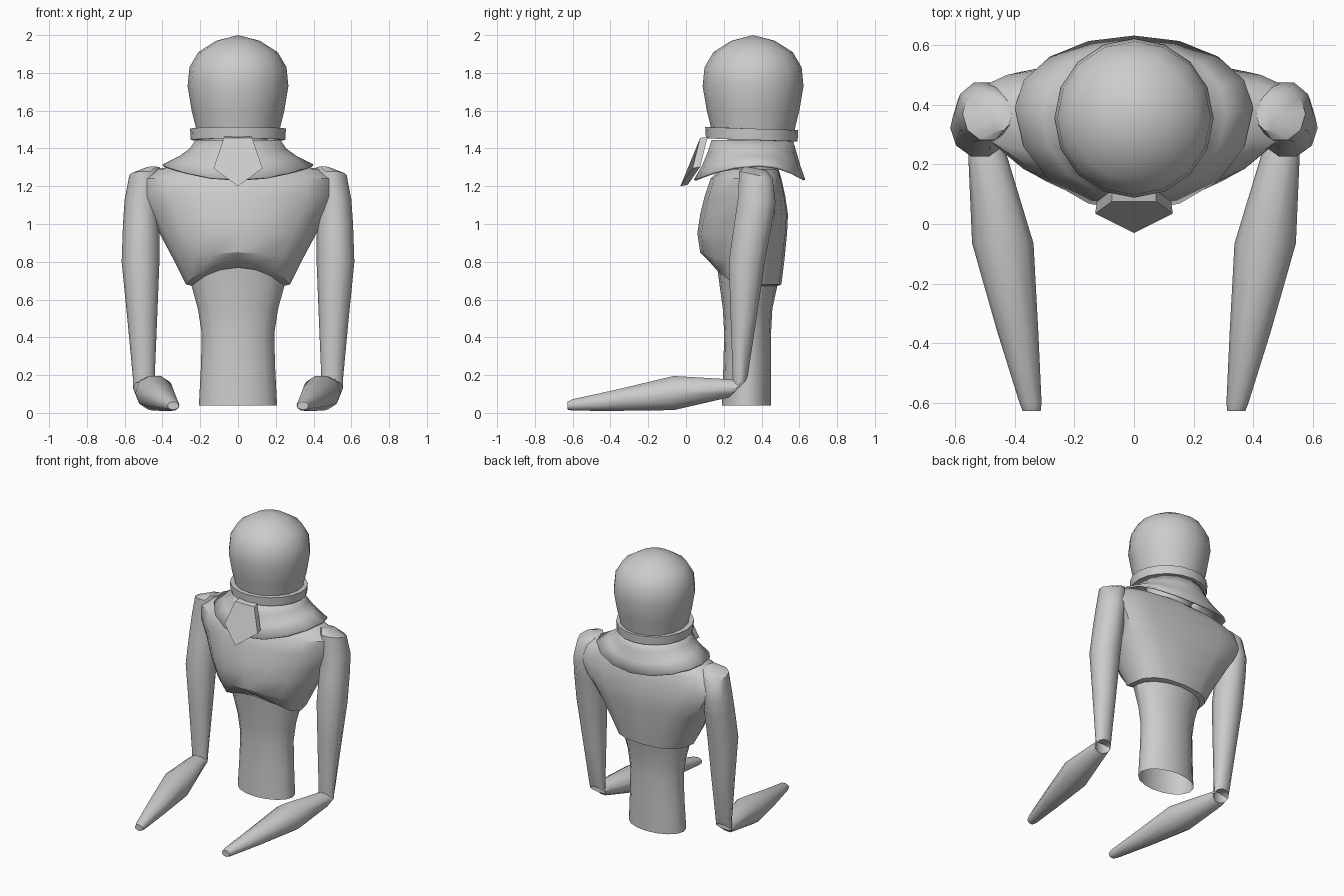
import bpy, bmesh, math
from mathutils import Vector

if "Cube" in bpy.data.objects:
    bpy.data.objects.remove(bpy.data.objects["Cube"])


def mesh_object(name, rings, caps=(False, False), closed=False, mirror=False, thick=0, angle=35):
    """Skin a list of point rings into one object."""
    bm = bmesh.new()
    rows = [[bm.verts.new(p) for p in r] for r in rings]
    n = len(rows[0])
    pairs = list(zip(rows, rows[1:])) + ([(rows[-1], rows[0])] if closed else [])
    for a, b in pairs:
        for i in range(n):
            j = (i + 1) % n
            bm.faces.new((a[i], a[j], b[j], b[i]))
    if caps[0]:
        bm.faces.new(rows[0][::-1])
    if caps[1]:
        bm.faces.new(rows[-1])
    bmesh.ops.remove_doubles(bm, verts=bm.verts, dist=0.0005)
    bmesh.ops.recalc_face_normals(bm, faces=bm.faces)
    me = bpy.data.meshes.new(name)
    bm.to_mesh(me)
    bm.free()
    ob = bpy.data.objects.new(name, me)
    bpy.context.collection.objects.link(ob)
    if mirror:
        ob.modifiers.new("mirror", 'MIRROR').use_mirror_merge = False
    if thick:
        s = ob.modifiers.new("thickness", 'SOLIDIFY')
        s.thickness = thick
    bpy.ops.object.select_all(action='DESELECT')
    ob.select_set(True)
    bpy.context.view_layer.objects.active = ob
    bpy.ops.object.shade_smooth_by_angle(angle=math.radians(angle))
    return ob


def level_ring(z, rx, front, back, cy=None, lift=0, side=0, tilt=0, p=1, n=16):
    """Horizontal oval; lift raises the front, side the flanks, p squares the back."""
    cy = (front + back) / 2 if cy is None else cy
    pts = []
    for i in range(n):
        a = 2 * math.pi * i / n
        c, s = math.cos(a), math.sin(a)
        if s > 0:
            x = math.copysign(abs(c) ** p, c) * rx
            y = cy + (back - cy) * s ** p
        else:
            x, y = c * rx, cy + (cy - front) * s
        pts.append((x, y, z + lift * max(0, -s) ** 2 + side * c * c + tilt * s))
    return pts


def limb_ring(c, rx, rv, tilt, n=10):
    """Oval around c; tilt 0 lies flat, tilt 90 faces forward."""
    t = math.radians(tilt)
    v = Vector((0, math.cos(t), math.sin(t)))
    return [Vector(c) + Vector((rx, 0, 0)) * math.cos(2 * math.pi * i / n)
            + v * rv * math.sin(2 * math.pi * i / n) for i in range(n)]


# Head: bulb with a narrow base
head = [(1.46, .215), (1.52, .225), (1.60, .245), (1.73, .267), (1.83, .257),
        (1.91, .210), (1.97, .115), (2.0, .0)]
mesh_object("head", [level_ring(z, r, .355 - r, .355 + r) for z, r in head], caps=(True, False))

# Neck band: slightly tilted square-edged ring
band = [(1.445, .215), (1.445, .25), (1.505, .254), (1.505, .22)]
mesh_object("neck_band", [level_ring(z, r, .348 - r * .97, .348 + r * .97, tilt=-.008, n=20)
                          for z, r in band], closed=True)

# Flared collar with raised flanks
mesh_object("collar", [
    level_ring(1.445, .225, .135, .565),
    level_ring(1.38, .255, .115, .585, side=.02),
    level_ring(1.31, .31, .085, .605, cy=.37, side=.05),
    level_ring(1.235, .40, .042, .632, cy=.39, side=.08)], thick=.012)

# Neck inside the collar
mesh_object("neck", [level_ring(z, .16, .22, .48) for z in (1.25, 1.47)])

# Pentagonal clasp, leaning along the collar
outline = [(-.075, .075, 1.455), (.075, .075, 1.455), (.13, .035, 1.295),
           (0, -.03, 1.20), (-.13, .035, 1.295)]
mesh_object("clasp", [outline, [(x * .96, y + .04, z + .008) for x, y, z in outline]],
            caps=(True, True), angle=20)

# Waist tube, open below
mesh_object("waist", [
    level_ring(.04, .207, .19, .45),
    level_ring(.25, .196, .198, .45),
    level_ring(.42, .192, .202, .45),
    level_ring(.55, .212, .195, .457),
    level_ring(.68, .248, .165, .485, lift=.09)])

# Chest: overhanging arched lower edge, broad flat-backed shoulders
mesh_object("chest", [
    level_ring(.67, .235, .175, .48, lift=.10),
    level_ring(.68, .275, .11, .505, lift=.14, p=.8),
    level_ring(.80, .335, .075, .52, lift=.05, p=.7),
    level_ring(.95, .415, .06, .535, cy=.34, p=.65),
    level_ring(1.05, .47, .075, .54, cy=.38, p=.6),
    level_ring(1.15, .525, .10, .525, cy=.39, p=.6),
    level_ring(1.24, .52, .13, .505, cy=.37, p=.65),
    level_ring(1.29, .44, .18, .49, cy=.36, p=.8),
    level_ring(1.315, .28, .22, .47)], caps=(True, True))

# Arms: hanging upper arm, sharp elbow, tapering forearm pointing forward
arm = [((.450, .37, 1.295), .04, .06, -10), ((.490, .37, 1.26), .085, .095, -12),
       ((.510, .375, 1.13), .09, .105, -8), ((.513, .355, 1.0), .096, .105, 0),
       ((.516, .322, .80), .1, .1, 0), ((.507, .305, .50), .079, .072, 0),
       ((.499, .287, .19), .058, .042, 5), ((.497, .283, .135), .059, .048, 45),
       ((.492, .235, .13), .064, .05, 85), ((.440, -.065, .105), .103, .095, 90),
       ((.390, -.36, .068), .069, .060, 90), ((.347, -.60, .042), .037, .032, 90),
       ((.343, -.628, .038), .03, .022, 90)]
mesh_object("arm", [limb_ring(*r) for r in arm], caps=(True, True), mirror=True, angle=45)
